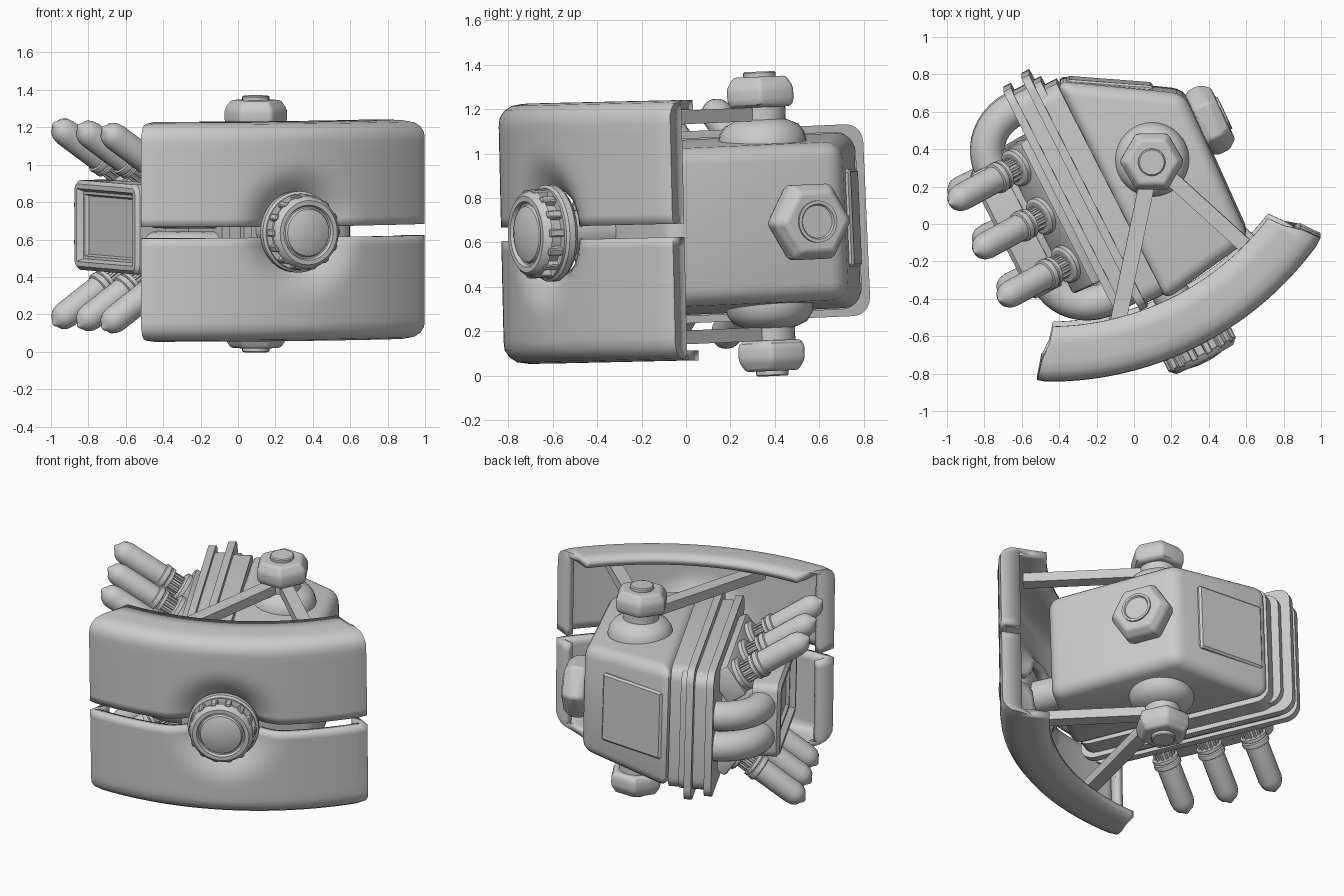
import bpy, bmesh
from math import sin, cos, pi, radians, sqrt
from mathutils import Matrix, Vector

if "Cube" in bpy.data.objects:
    bpy.data.objects.remove(bpy.data.objects["Cube"])

# WORLD: x, y and height above the centre plane; HEAD: frame turned along the body
WORLD = Matrix.Translation((0, 0, 0.668)) @ Matrix.Rotation(radians(2.5), 4, 'X')
HEAD = WORLD @ Matrix.Rotation(radians(27), 4, 'Z')
SHIELD = Matrix.Translation((0, 0, 0.655)) @ Matrix.Rotation(radians(1.3), 4, 'X')


def finish(name, bm, space):
    bmesh.ops.remove_doubles(bm, verts=bm.verts, dist=1e-4)
    bmesh.ops.recalc_face_normals(bm, faces=bm.faces)
    bm.transform(space)
    me = bpy.data.meshes.new(name)
    bm.to_mesh(me)
    bm.free()
    ob = bpy.data.objects.new(name, me)
    bpy.context.collection.objects.link(ob)
    return ob


def grid(name, rows, space=WORLD, closed=True):
    bm = bmesh.new()
    vs = [[bm.verts.new(p) for p in row] for row in rows]
    n = len(rows[0])
    for a, b in zip(vs, vs[1:]):
        for i in range(n if closed else n - 1):
            j = (i + 1) % n
            bm.faces.new((a[i], a[j], b[j], b[i]))
    if closed:
        bm.faces.new(vs[0])
        bm.faces.new(vs[-1])
    return finish(name, bm, space)


def lathe(name, profile, origin, axis, segs=24, space=WORLD):
    q = Vector(axis).to_track_quat('Z', 'Y')
    rows = [[Vector(origin) + q @ Vector((r * cos(2 * pi * i / segs), r * sin(2 * pi * i / segs), h))
             for i in range(segs)] for r, h in profile]
    return grid(name, rows, space)


def hull(name, a, b, bevel=0, segs=3, space=WORLD, long_only=False, recess=None):
    """Six-sided block between two quads; recess insets the face nearest that direction."""
    bm = bmesh.new()
    va, vb = [bm.verts.new(p) for p in a], [bm.verts.new(p) for p in b]
    bm.faces.new(va)
    bm.faces.new(vb[::-1])
    for i in range(4):
        j = (i + 1) % 4
        bm.faces.new((va[j], va[i], vb[i], vb[j]))
    bmesh.ops.recalc_face_normals(bm, faces=bm.faces)
    if bevel:
        ed = [e for e in bm.edges if not long_only or (e.verts[0] in va) != (e.verts[1] in va)]
        bmesh.ops.bevel(bm, geom=ed, offset=bevel, segments=segs, profile=0.5, affect='EDGES')
    if recess:
        bm.normal_update()
        f = max(bm.faces, key=lambda f: f.normal.dot(Vector(recess)) + f.calc_area())
        for t, d in ((0.02, 0.02), (0.025, 0), (0.015, -0.035), (0.015, 0.0), (0.01, -0.02)):
            bmesh.ops.inset_region(bm, faces=[f], thickness=t, depth=d)
    return finish(name, bm, space)


def quad(u, v0, v1, w):
    return [(u, v0, -w), (u, v1, -w), (u, v1, w), (u, v0, w)]


def bar(name, p, q, width, w, h):
    p, q = Vector(p), Vector(q)
    d = (q - p).normalized()
    n = Vector((-d.y, d.x)) * width / 2
    ends = [[(*(e + n), w - h / 2), (*(e - n), w - h / 2), (*(e - n), w + h / 2), (*(e + n), w + h / 2)]
            for e in (p, q)]
    hull(name, *ends)


def nut(name, origin, axis, r, h):
    ob = lathe(name, [(r * 0.9, 0), (r, 0.025), (r, h - 0.05), (r * 0.8, h)], origin, axis, 6)
    m = ob.modifiers.new("soft_edges", 'BEVEL')
    m.width, m.segments, m.limit_method, m.angle_limit = 0.018, 3, 'ANGLE', radians(20)


# main tapered head block
hull("head_block",
     [(-0.42, 0.78, -0.40), (0.16, -0.40, -0.40), (0.16, -0.40, 0.40), (-0.42, 0.78, 0.40)],
     [(0.27, 0.71, -0.35), (0.62, -0.07, -0.35), (0.62, -0.07, 0.35), (0.27, 0.71, 0.35)], 0.07, 4)
# back panel on the slanted side
hull("side_panel", [(-0.36, 0.73, -0.21), (0.10, 0.69, -0.21), (0.10, 0.69, 0.23), (-0.36, 0.73, 0.23)],
     [(-0.36, 0.785, -0.21), (0.10, 0.75, -0.21), (0.10, 0.75, 0.23), (-0.36, 0.785, 0.23)], 0.012, 1)

# layered flange behind the block
for name, u0, u1, v0, v1, w in (("flange_rim", -0.13, -0.02, -0.395, 0.87, 0.40),
                                ("flange_plate_front", -0.175, -0.13, -0.415, 0.98, 0.432),
                                ("flange_core", -0.26, -0.09, -0.37, 0.92, 0.385),
                                ("flange_plate_rear", -0.295, -0.25, -0.39, 0.96, 0.41)):
    hull(name, quad(u0, v0, v1, w), quad(u1, v0, v1, w), 0.085, 5, HEAD, True)

# rear unit with recessed window, and the stacked pipes feeding it
hull("rear_window_box", quad(-0.49, -0.11, 0.64, 0.24), quad(-0.645, -0.11, 0.64, 0.24),
     0.05, 3, HEAD, True, (-1, 0, 0))
hull("rear_core", quad(-0.27, 0.0, 0.56, 0.2), quad(-0.52, 0.0, 0.56, 0.18), 0.03, 2, HEAD)
for s in (1, -1):
    for lvl in (-0.1, 0.1):
        path = [((-0.26, 0.275 + s * 0.565), (0, s))]
        for k in range(11):
            t = pi / 2 * k / 10
            path.append(((-0.29 - 0.255 * sin(t), 0.275 + s * (0.335 + 0.23 * cos(t))),
                         (-sin(t), s * cos(t))))
        rows = [[(c[0] + 0.092 * cos(a) * n[0], c[1] + 0.092 * cos(a) * n[1], lvl + 0.092 * sin(a))
                 for a in [2 * pi * i / 20 for i in range(20)]] for c, n in path]
        grid("rear_pipe", rows, HEAD)

# slanted manifolds with three plugs each, above and below
for s in (1, -1):
    ax = Vector((-0.825, 0, s * 0.565))
    up = Vector((0.565, 0, s * 0.825))
    c = Vector((-0.385, 0.25, s * 0.265))
    ends = [[c + ax * d + up * k + Vector((0, v, 0)) for k, v in
             ((-0.11, -0.43), (0.11, -0.43), (0.11, 0.43), (-0.11, 0.43))] for d in (-0.12, 0.02)]
    hull("manifold", *ends, 0.02, 2, HEAD)
    for v in (0.565, 0.275, -0.015):
        tip = Vector((-0.82, v, 0.548 if s > 0 else -0.53))
        lathe("plug_tube", [(0.006, 0), (0.018, -0.008), (0.026, -0.016), (0.05, -0.03), (0.066, -0.055),
                            (0.073, -0.09), (0.073, -0.33), (0.084, -0.335), (0.086, -0.35),
                            (0.084, -0.365), (0.075, -0.37), (0.082, -0.375), (0.082, -0.395),
                            (0.055, -0.40), (0.055, -0.56)], tip, ax, 20, HEAD)
        lathe("plug_socket", [(0.105, -0.54), (0.105, -0.475), (0.09, -0.465), (0.05, -0.465)],
              tip, ax, 20, HEAD)
        for k in range(12):
            a = 2 * pi * k / 12
            side = Vector((0, cos(a), 0)) + up * sin(a)
            lathe("plug_rib", [(0.009, -0.47), (0.009, -0.395)], tip + side * 0.06, ax, 6, HEAD)

# pivot bolts, hubs and arms, above and below
for s in (1, -1):
    o, ax = (0.095, 0.36, 0), (0, 0, s)
    lathe("pivot_hub", [(0.2, 0.32), (0.2, 0.37), (0.19, 0.41), (0.165, 0.445), (0.12, 0.465),
                        (0.09, 0.475), (0.09, 0.54)], o, ax, 32)
    lathe("arm_ring", [(0.11, 0.465), (0.11, 0.53)], o, ax)
    nut("pivot_nut", (o[0], o[1], s * 0.525), ax, 0.172, 0.138)
    lathe("pivot_cap", [(0.073, 0.62), (0.073, 0.68), (0.066, 0.686)], o, ax)
    bar("arm_left", o[:2], (-0.11, -0.62), 0.085, s * 0.495, 0.062)
    bar("arm_right", o[:2], (0.70, -0.19), 0.08, s * 0.495, 0.062)

# bolt on the end face
ax = Vector((0.905, 0.425, 0))
nut("end_nut", (0.345, 0.53, 0), ax, 0.195, 0.145)
lathe("end_cap", [(0.095, 0.1), (0.095, 0.155), (0.08, 0.155), (0.072, 0.142)], (0.345, 0.53, 0), ax)

# curved shields, dented and cut out around the knob
CX, CY, MID, R = -0.455, 0.94, radians(-63.3), 1.75
profile = [(R, 0.032 + 0.045 * j) for j in range(11)] + [
    (1.747, 0.515), (1.73, 0.54), (1.705, 0.556), (1.66, 0.563), (1.57, 0.564), (1.475, 0.564)]
N = 56


def shield_point(f, r, w, s):
    half = radians(28.2 - 2.3 * (R - r) / 0.27)
    arc = f * half * R
    low = max(0.03, sqrt(max(0, 0.195 ** 2 - arc ** 2)))
    if w < 0.5:
        w = low + (w - 0.032) / (0.515 - 0.032) * (0.515 - low)
    d = sqrt(arc ** 2 + w ** 2)
    if r > 1.6 and abs(f) < 0.6:
        r -= 0.10 * max(0, min(1, 1 - (d - 0.19) / 0.2)) ** 2
    a = MID + f * half
    return (CX + r * cos(a), CY + r * sin(a), s * w)


for s in (1, -1):
    rows = []
    for i in range(-1, N + 2):
        f = max(-1, min(1, 2 * i / N - 1))
        cap = 1.65 if i in (-1, N + 1) else R
        rows.append([shield_point(f, min(r, cap), w, s) for r, w in profile])
    ob = grid("shield_upper" if s > 0 else "shield_lower", rows, SHIELD, False)
    m = ob.modifiers.new("thickness", 'SOLIDIFY')
    m.thickness, m.offset = 0.045, 0

# front knob: stem, flange, toothed drum, rim and lens
kx = Vector((0.46, -0.888, 0))
ko = Vector((0.322, -0.615, 0))
lathe("knob_stem", [(0.1, -0.5), (0.1, 0)], ko, kx)
lathe("knob_drum", [(0.15, -0.06), (0.2, -0.04), (0.218, -0.02), (0.218, 0.01), (0.205, 0.02),
                    (0.205, 0.03), (0.175, 0.032), (0.175, 0.085), (0.196, 0.087), (0.188, 0.108),
                    (0.172, 0.122), (0.148, 0.122), (0.14, 0.105), (0.132, 0.105), (0.125, 0.118),
                    (0.09, 0.13), (0.045, 0.137), (0.005, 0.139)], ko, kx, 40)
q = kx.to_track_quat('Z', 'Y')
for k in range(14):
    a = 2 * pi * k / 14
    out, tan = q @ Vector((cos(a), sin(a), 0)), q @ Vector((-sin(a), cos(a), 0))
    ends = [[ko + out * r + tan * t + kx * h for t, h in
             ((-0.018, 0.025), (0.018, 0.025), (0.018, 0.1), (-0.018, 0.1))] for r in (0.165, 0.202)]
    hull("knob_tooth", *ends, 0.006, 1)

# smooth shading with crisp edges
bpy.ops.object.select_all(action='SELECT')
bpy.context.view_layer.objects.active = bpy.context.scene.objects["head_block"]
bpy.ops.object.shade_smooth_by_angle(angle=radians(32))
